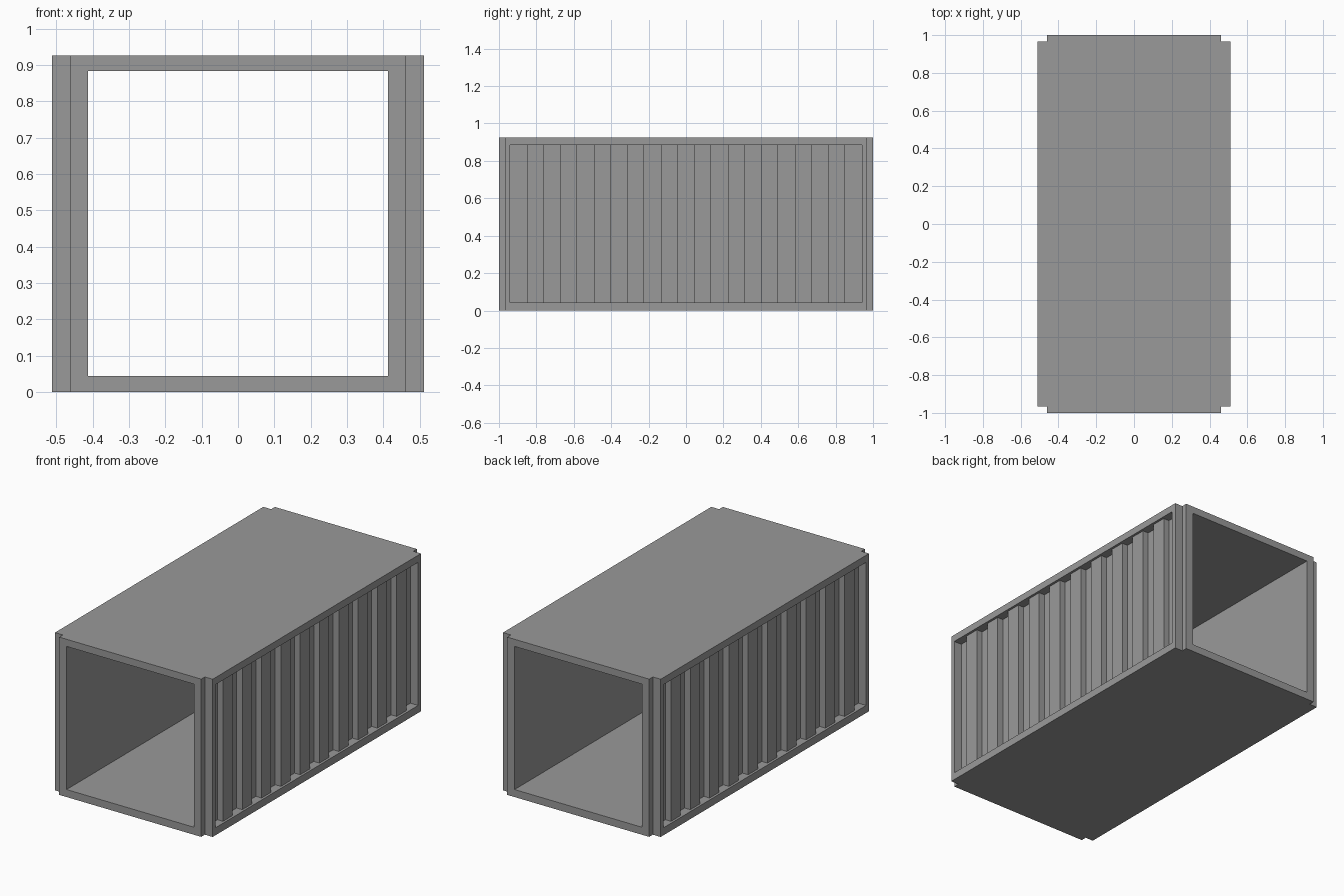
import bpy
import bmesh

if "Cube" in bpy.data.objects:
    bpy.data.objects.remove(bpy.data.objects["Cube"], do_unlink=True)

HALF_W, HALF_L, HEIGHT = 0.512, 1.0, 0.926
NOTCH_X, NOTCH_Y = 0.461, 0.966           # corner notches in plan
INNER_W, FLOOR, CEILING = 0.413, 0.044, 0.884
BAY_L, SEGMENTS = 0.94, 21                # corrugated bay on each side
RIDGE_X, VALLEY_X = 0.498, 0.461

steel = bpy.data.materials.new("plain grey")
steel.use_nodes = True
grey = (0.32, 0.32, 0.32, 1)
steel.diffuse_color = grey
steel.node_tree.nodes["Principled BSDF"].inputs["Base Color"].default_value = grey


def prism(name, outline, z0, z1):
    """Extrude a plan outline from z0 up to z1."""
    bm = bmesh.new()
    face = bm.faces.new([bm.verts.new((x, y, z0)) for x, y in outline])
    top = bmesh.ops.extrude_face_region(bm, geom=[face])["geom"]
    verts = [v for v in top if isinstance(v, bmesh.types.BMVert)]
    bmesh.ops.translate(bm, verts=verts, vec=(0, 0, z1 - z0))
    bmesh.ops.recalc_face_normals(bm, faces=bm.faces[:])
    mesh = bpy.data.meshes.new(name)
    bm.to_mesh(mesh)
    bm.free()
    mesh.materials.append(steel)
    obj = bpy.data.objects.new(name, mesh)
    bpy.context.collection.objects.link(obj)
    return obj


def rectangle(w, l):
    return [(-w, -l), (w, -l), (w, l), (-w, l)]


def carve(target, cutter):
    """Subtract the cutter from the target and discard it."""
    cutter.hide_render = True
    mod = target.modifiers.new("carve", "BOOLEAN")
    mod.operation, mod.solver, mod.object = "DIFFERENCE", "EXACT", cutter
    bpy.context.view_layer.objects.active = target
    bpy.ops.object.modifier_apply(modifier=mod.name)
    bpy.data.objects.remove(cutter, do_unlink=True)


# Outer block with a notch at each vertical corner
corner = [(HALF_W, NOTCH_Y), (NOTCH_X, NOTCH_Y), (NOTCH_X, HALF_L)]
plan = []
for sx, sy in ((1, 1), (-1, 1), (-1, -1), (1, -1)):
    points = [(sx * x, sy * y) for x, y in corner]
    plan += points if sx * sy > 0 else points[::-1]
shell = prism("container_shell", plan, 0, HEIGHT)

# Tunnel open at both ends
carve(shell, prism("tunnel_cutter", rectangle(INNER_W, HALF_L + 0.1), FLOOR, CEILING))

# Square-stepped corrugated panels sunk into both sides
step = 2 * BAY_L / SEGMENTS
wave = []
for i in range(SEGMENTS):
    x = RIDGE_X if i % 2 else VALLEY_X
    y = -BAY_L + i * step
    wave += [(x, y), (x, y + step)]
wave += [(HALF_W + 0.1, BAY_L), (HALF_W + 0.1, -BAY_L)]
for side in (1, -1):
    carve(shell, prism("panel_cutter", [(side * x, y) for x, y in wave], FLOOR, CEILING))
